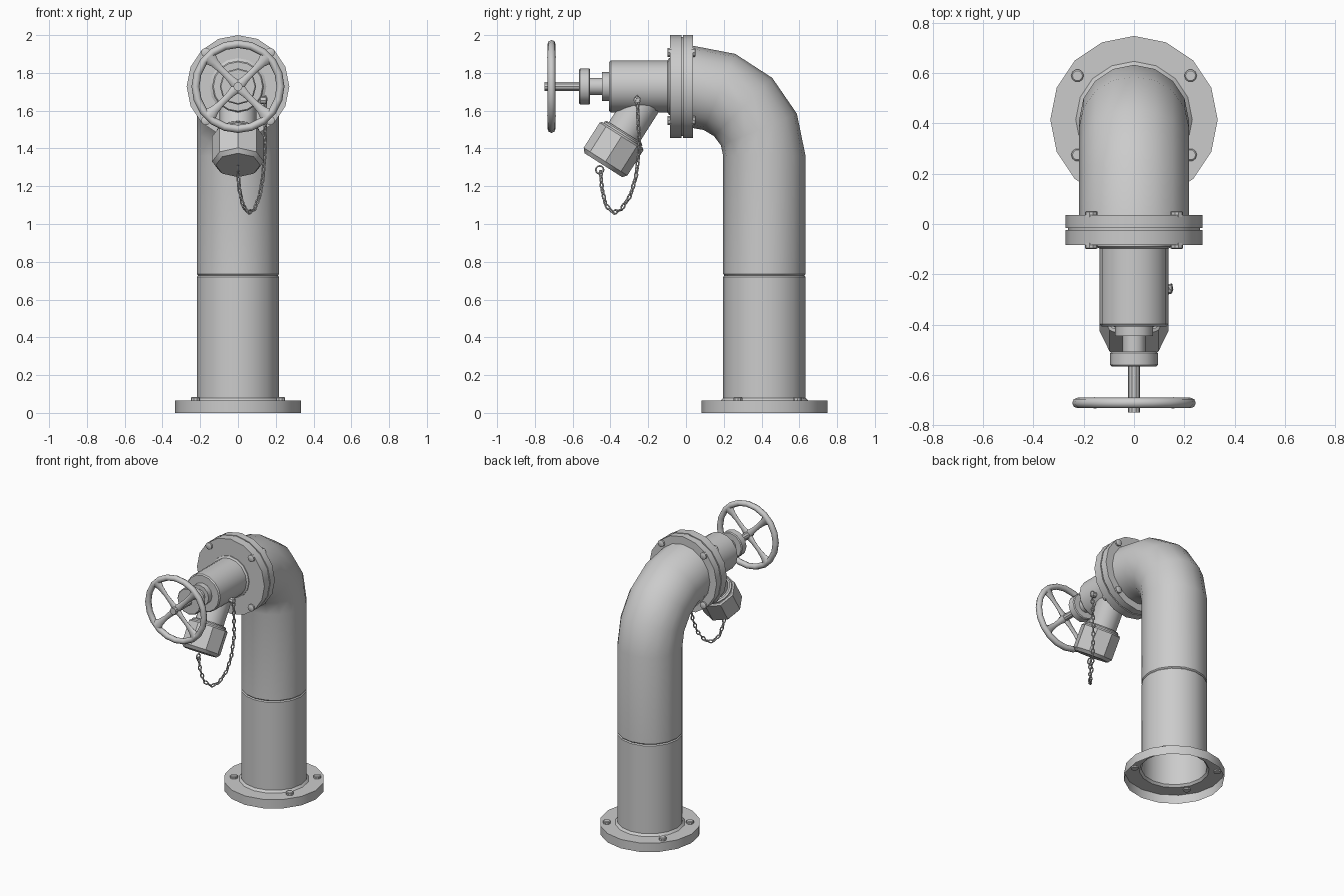
import bpy, bmesh
from math import sin, cos, pi, radians
from mathutils import Vector as V, Matrix

if "Cube" in bpy.data.objects:
    bpy.data.objects.remove(bpy.data.objects["Cube"])

AX = 1.728            # height of the valve axis
PY = 0.415            # y of the standing pipe axis
UP, FRONT, BACK = V((0, 0, 1)), V((0, -1, 0)), V((0, 1, 0))


def finish(name, bm, angle=35):
    bmesh.ops.remove_doubles(bm, verts=bm.verts, dist=1e-5)
    bmesh.ops.recalc_face_normals(bm, faces=bm.faces)
    me = bpy.data.meshes.new(name)
    bm.to_mesh(me)
    bm.free()
    ob = bpy.data.objects.new(name, me)
    bpy.context.collection.objects.link(ob)
    bpy.ops.object.select_all(action='DESELECT')
    ob.select_set(True)
    bpy.context.view_layer.objects.active = ob
    bpy.ops.object.shade_smooth_by_angle(angle=radians(angle))
    return ob


def skin(bm, rings, loop=False, cap_start=False, cap_end=False):
    """Join rings of points with quads, optionally capping the ends."""
    vs = [[bm.verts.new(p) for p in r] for r in rings]
    n = len(vs[0])
    pairs = list(zip(vs, vs[1:])) + ([(vs[-1], vs[0])] if loop else [])
    for a, b in pairs:
        for i in range(n):
            j = (i + 1) % n
            bm.faces.new((a[i], a[j], b[j], b[i]))
    if cap_start:
        bm.faces.new(vs[0][::-1])
    if cap_end:
        bm.faces.new(vs[-1])


def ring(c, u, v, r, n):
    return [c + r * (cos(2 * pi * i / n) * u + sin(2 * pi * i / n) * v) for i in range(n)]


def turned(bm, origin, axis, profile, n=16, cap_start=True, cap_end=True):
    """Turn a (radius, distance) profile around an axis."""
    axis = V(axis).normalized()
    u = V((1, 0, 0)) if abs(axis.x) < 0.9 else V((0, 1, 0))
    v = axis.cross(u).normalized()
    skin(bm, [ring(V(origin) + axis * h, u, v, r, n) for r, h in profile],
         cap_start=cap_start, cap_end=cap_end)


def torus(bm, m, R, r, nu, nv, squash=1.0):
    rings = []
    for i in range(nu):
        a = 2 * pi * i / nu
        d = V((cos(a), sin(a), 0))
        c = V((R * cos(a), R * squash * sin(a), 0))
        rings.append([m @ p for p in ring(c, d, UP, r, nv)])
    skin(bm, rings, loop=True)


def lathe(name, origin, axis, profile, n=16, **kw):
    bm = bmesh.new()
    turned(bm, origin, axis, profile, n, **kw)
    return finish(name, bm)


# Base flange and lower pipe, open underneath
lathe("base_pipe", (0, PY, 0), UP,
      [(.333, 0), (.333, .065), (.232, .065), (.218, .08), (.218, .72), (.21, .73), (.21, .74)],
      cap_start=False, cap_end=False)

# Upper pipe and elbow
bm = bmesh.new()
X = V((1, 0, 0))
rings = [ring(V((0, PY, z)), X, BACK, r, 16) for z, r in ((.725, .21), (.735, .218))]
for k in range(5):
    a = k * pi / 8
    d = V((0, cos(a), sin(a)))
    rings.append(ring(V((0, .03 + .385 * cos(a), 1.36 + .367 * sin(a))), X, d, .218, 16))
skin(bm, rings)
finish("elbow_pipe", bm)

# Paired flanges with a narrow joint
lathe("elbow_flange", (0, 0, AX), BACK, [(.272, -.015), (.272, .036)])
lathe("joint_gasket", (0, 0, AX), FRONT, [(.262, .01), (.262, .03)])
lathe("valve_flange", (0, 0, AX), FRONT, [(.272, .023), (.272, .084)])

# Bolts
bm = bmesh.new()
bolt = [(.025, -.01), (.025, .015), (.02, .019)]
for sx in (-1, 1):
    for y in (.275, .59):
        turned(bm, (sx * .225, y, .065), UP, bolt, 10)
    for dz in (-.18, .18):
        turned(bm, (sx * .17, .036, AX + dz), BACK, [(r, h * .8) for r, h in bolt], 10)
        turned(bm, (sx * .17, -.084, AX + dz), FRONT, [(r, h * .8) for r, h in bolt], 10)
finish("flange_bolts", bm)

# Valve body, bonnet, gland and stem
lathe("valve_body", (0, 0, AX), FRONT,
      [(.15, .08), (.15, .09), (.137, .098), (.137, .398), (.13, .407)])
lathe("bonnet", (0, 0, AX), FRONT,
      [(.076, .4), (.076, .446), (.046, .446), (.046, .513)], 12)
lathe("gland", (0, 0, AX), FRONT,
      [(.09, .508), (.096, .514), (.096, .56), (.09, .566)], 12)
lathe("valve_stem", (0, 0, AX), FRONT, [(.024, .55), (.024, .75)], 10)

# Hand wheel: rim and four flared spokes
bm = bmesh.new()
hub = V((0, -.712, AX))
torus(bm, Matrix.Translation(hub) @ Matrix.Rotation(pi / 2, 4, 'X'), .225, .021, 20, 8)
for k in range(4):
    a = pi / 4 + k * pi / 2
    d, p = V((cos(a), 0, sin(a))), V((-sin(a), 0, cos(a)))
    skin(bm, [ring(hub + d * h, p, BACK * .55, r, 8)
              for h, r in ((.0, .03), (.06, .019), (.12, .017), (.175, .024), (.22, .042))])
finish("hand_wheel", bm, 50)

# Angled outlet and its octagonal cap
OUT = V((0, -.536, -.845)).normalized()
cap_top = V((0, -.336, 1.472))
lathe("outlet_neck", cap_top, OUT, [(.097, -.25), (.097, .02)])
lathe("outlet_collar", cap_top, OUT, [(.108, -.018), (.118, -.01), (.118, .01)])
lathe("outlet_cap", cap_top, OUT,
      [(.127, 0), (.137, .01), (.137, .168), (.118, .19)], 8)

# Chain lug, cap ring and hanging chain
lathe("chain_lug", (.12, -.258, 1.655), (1, 0, 0), [(.02, 0), (.02, .028), (.012, .034)], 8)
bm = bmesh.new()
torus(bm, Matrix.Translation((0, -.457, 1.287)) @ Matrix.Rotation(pi / 2, 4, 'Y'),
      .02, .005, 12, 5)
path = [V(p) for p in ((.145, -.258, 1.66), (.143, -.247, 1.40), (.132, -.265, 1.25),
                       (.115, -.295, 1.15), (.085, -.345, 1.075), (.055, -.385, 1.06),
                       (.025, -.425, 1.10), (.006, -.445, 1.19), (0, -.452, 1.275))]
pitch, walked, k = .031, 0.0, 0
for a, b in zip(path, path[1:]):
    d = b - a
    length = d.length
    t = d.normalized()
    side = t.cross(V((.8, -.6, 0))).normalized()
    while k * pitch < walked + length:
        c = a + t * (k * pitch - walked)
        s = side if k % 2 else t.cross(side)
        m = Matrix((t, s, t.cross(s))).transposed().to_4x4()
        torus(bm, Matrix.Translation(c) @ m, .0175, .0048, 10, 5, squash=.55)
        k += 1
    walked += length
finish("cap_chain", bm, 60)
